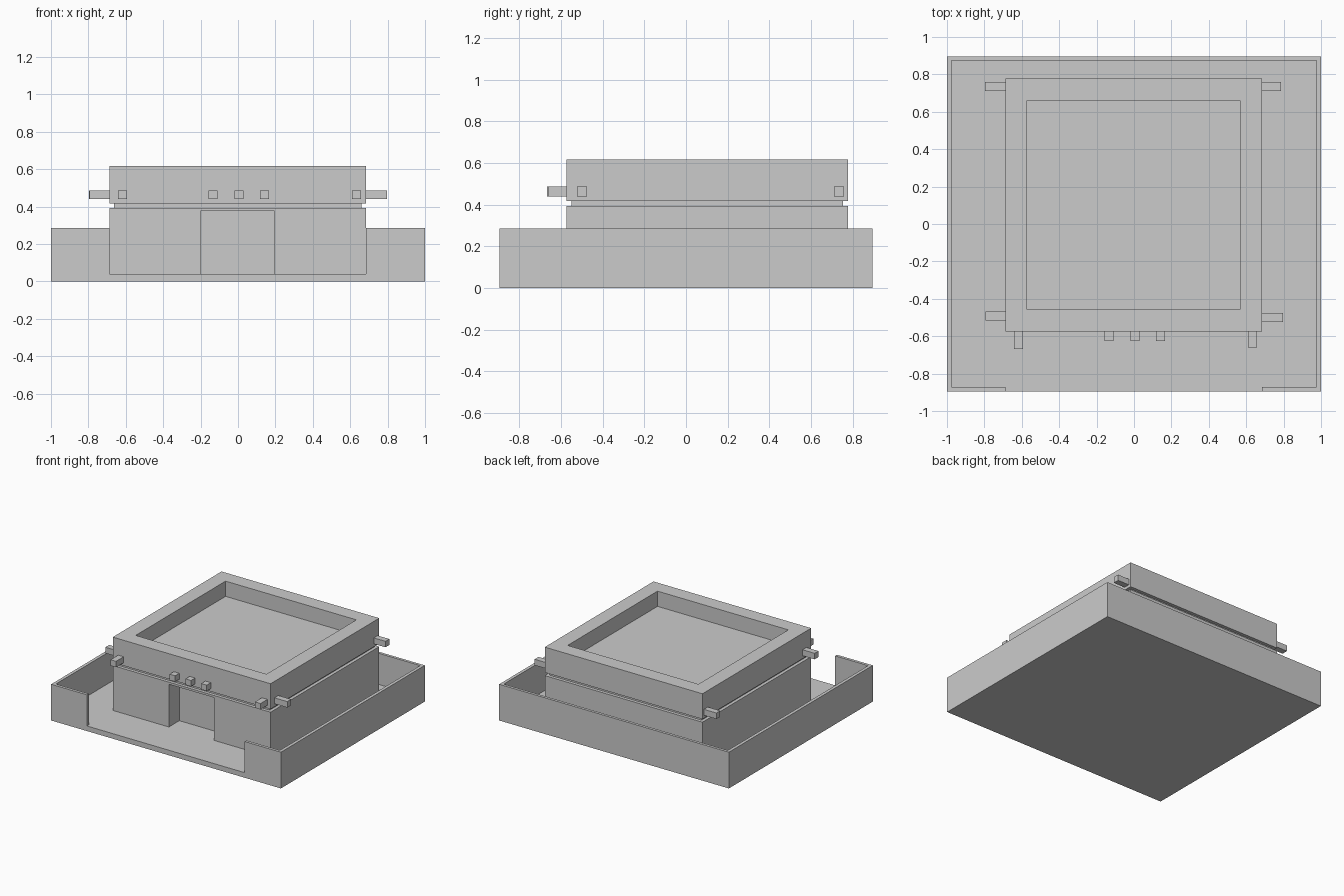
import bpy, bmesh

if "Cube" in bpy.data.objects:
    bpy.data.objects.remove(bpy.data.objects["Cube"])


def prism(name, outline, z0, z1):
    """Extrude a plan outline (x, y) from z0 up to z1."""
    bm = bmesh.new()
    face = bm.faces.new([bm.verts.new((x, y, z0)) for x, y in outline])
    top = bmesh.ops.extrude_face_region(bm, geom=[face])["geom"]
    for v in top:
        if isinstance(v, bmesh.types.BMVert):
            v.co.z = z1
    bmesh.ops.recalc_face_normals(bm, faces=bm.faces[:])
    mesh = bpy.data.meshes.new(name)
    bm.to_mesh(mesh)
    bm.free()
    obj = bpy.data.objects.new(name, mesh)
    bpy.context.collection.objects.link(obj)
    return obj


def box(name, x0, x1, y0, y1, z0, z1):
    return prism(name, [(x0, y0), (x1, y0), (x1, y1), (x0, y1)], z0, z1)


def cut(obj, cutter):
    """Subtract the cutter, then discard it."""
    mod = obj.modifiers.new("cut", "BOOLEAN")
    mod.operation, mod.solver, mod.object = "DIFFERENCE", "EXACT", cutter
    cutter.hide_render = True
    bpy.context.view_layer.objects.active = obj
    bpy.ops.object.modifier_apply(modifier=mod.name)
    bpy.data.objects.remove(cutter, do_unlink=True)


X0, X1, Y0, Y1 = -0.688, 0.685, -0.574, 0.778   # house plan
FLOOR = 0.04

# Walled yard: tray with a wide opening in the front wall
yard = box("walled_yard", -1, 1, -0.895, 0.895, 0, 0.285)
cut(yard, prism("yard_cutter", [
    (X0, -1.0), (X1, -1.0), (X1, -0.872), (0.975, -0.872),
    (0.975, 0.873), (-0.975, 0.873), (-0.975, -0.872), (X0, -0.872)],
    FLOOR, 0.5))

# Lower storey with a recessed doorway
house = box("lower_walls", X0, X1, Y0, Y1, FLOOR - 0.01, 0.393)
cut(house, box("door_cutter", -0.2, 0.195, -0.8, -0.444, 0, 0.376))

# Shadow-gap band between lower walls and roof
box("recessed_band", X0 + 0.025, X1 - 0.025, Y0 + 0.025, Y1 - 0.025, 0.388, 0.422)

# Flat roof with a parapet around a sunken deck
roof = box("roof_parapet", X0, X1, Y0, Y1, 0.417, 0.617)
cut(roof, box("roof_cutter", -0.571, 0.568, -0.457, 0.661, 0.497, 0.8))

# Protruding roof beams
BZ0, BZ1 = 0.44, 0.487
for name, x, tip in (("front_beam_left", -0.618, -0.668),
                     ("front_beam_right", 0.634, -0.66),
                     ("door_beam_left", -0.133, -0.626),
                     ("door_beam_middle", 0.005, -0.626),
                     ("door_beam_right", 0.142, -0.626)):
    box(name, x - 0.024, x + 0.024, tip, Y0 + 0.02, BZ0, BZ1)
for name, y, tip in (("left_beam_front", -0.492, -0.793),
                     ("left_beam_back", 0.735, -0.796),
                     ("right_beam_front", -0.5, 0.796),
                     ("right_beam_back", 0.735, 0.786)):
    root = X0 + 0.02 if tip < 0 else X1 - 0.02
    box(name, min(root, tip), max(root, tip), y - 0.024, y + 0.024, BZ0, BZ1)
